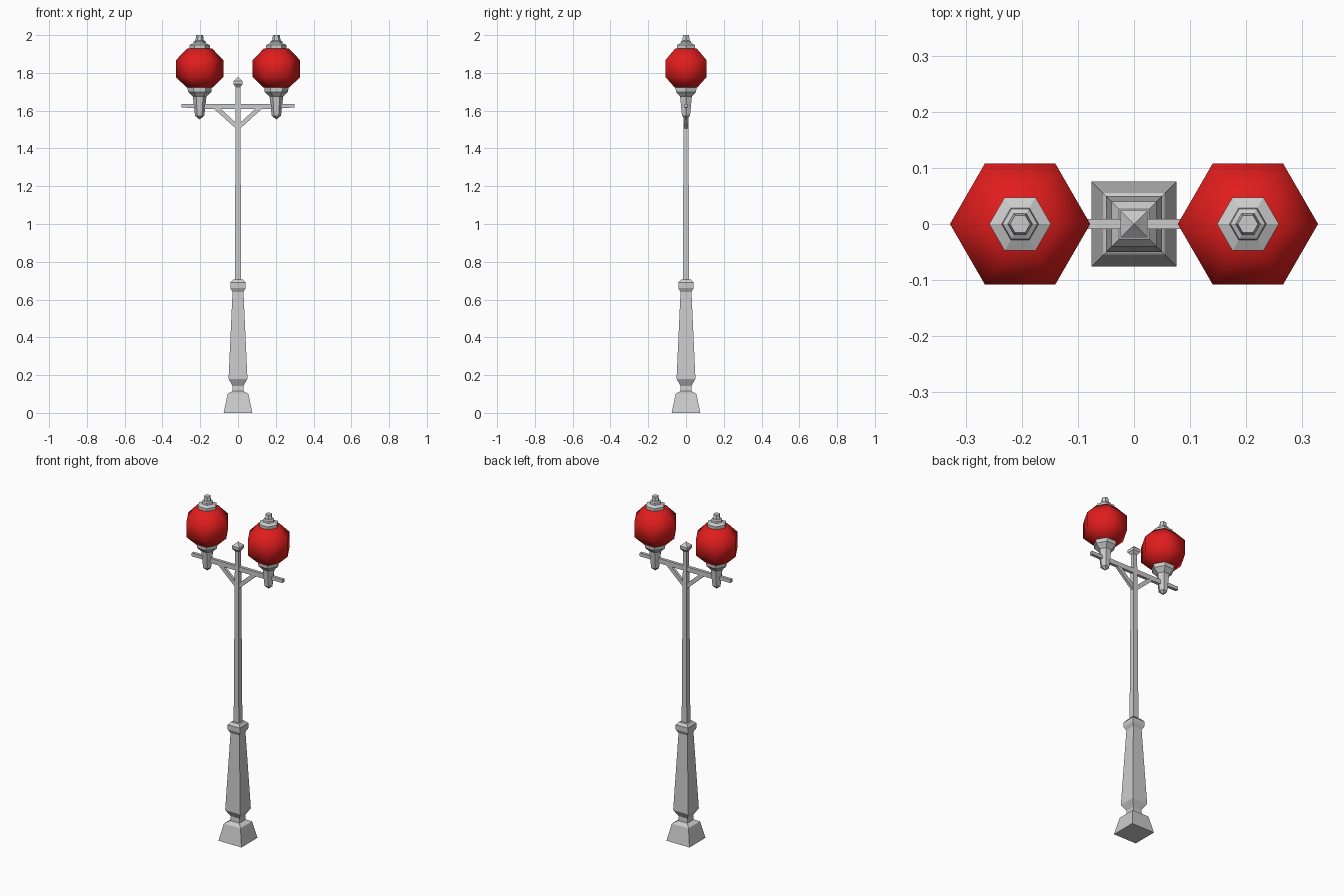
import bpy, bmesh
from math import cos, sin, pi

if "Cube" in bpy.data.objects:
    bpy.data.objects.remove(bpy.data.objects["Cube"])


def add_mesh(name, bm, mat=None, smooth=False):
    bmesh.ops.recalc_face_normals(bm, faces=bm.faces)
    me = bpy.data.meshes.new(name)
    bm.to_mesh(me)
    bm.free()
    for p in me.polygons:
        p.use_smooth = smooth
    ob = bpy.data.objects.new(name, me)
    bpy.context.collection.objects.link(ob)
    if mat:
        me.materials.append(mat)
    return ob


def lathe(name, profile, sides, cx=0.0, mat=None, smooth=False):
    """Stack of n-gon rings; profile is (radius, z). Four-sided radii are half widths."""
    bm = bmesh.new()
    phase, k = (pi / 4, 2 ** 0.5) if sides == 4 else (0, 1)
    rings = []
    for r, z in profile:
        if r == 0:
            rings.append([bm.verts.new((cx, 0, z))])
        else:
            rings.append([bm.verts.new((cx + k * r * cos(phase + 2 * pi * i / sides),
                                        k * r * sin(phase + 2 * pi * i / sides), z))
                          for i in range(sides)])
    for a, b in zip(rings, rings[1:]):
        for i in range(sides):
            j = (i + 1) % sides
            if len(a) == 1:
                bm.faces.new((a[0], b[j], b[i]))
            elif len(b) == 1:
                bm.faces.new((a[i], a[j], b[0]))
            else:
                bm.faces.new((a[i], a[j], b[j], b[i]))
    for ring in (rings[0], rings[-1]):
        if len(ring) > 2:
            bm.faces.new(ring)
    return add_mesh(name, bm, mat, smooth)


def plate(name, outline, half):
    """Outline in the xz plane, extruded along y."""
    bm = bmesh.new()
    front = [bm.verts.new((x, -half, z)) for x, z in outline]
    back = [bm.verts.new((x, half, z)) for x, z in outline]
    bm.faces.new(front)
    bm.faces.new(back[::-1])
    for i in range(len(outline)):
        j = (i + 1) % len(outline)
        bm.faces.new((front[i], back[i], back[j], front[j]))
    return add_mesh(name, bm)


red = bpy.data.materials.new("red_glass")
red.diffuse_color = (0.75, 0.012, 0.012, 1)
red.use_nodes = True
red.node_tree.nodes["Principled BSDF"].inputs["Base Color"].default_value = red.diffuse_color

# Square post: foot, neck, tapered pedestal, collar, pole and finial
lathe("post", [(0.076, 0), (0.055, 0.10), (0.053, 0.102), (0.030, 0.115), (0.028, 0.142),
               (0.050, 0.18), (0.029, 0.64), (0.040, 0.66), (0.040, 0.69),
               (0.027, 0.705), (0.017, 0.705), (0.012, 1.73)], 4)
lathe("finial", [(0.012, 1.725), (0.024, 1.74), (0.024, 1.757), (0.012, 1.768), (0, 1.78)], 4)

# Cross arm, deeper between the lamps
plate("cross_arm", [(-0.3, 1.616), (-0.2, 1.614), (-0.17, 1.608), (0.17, 1.608), (0.2, 1.614), (0.3, 1.616),
                    (0.3, 1.636), (-0.3, 1.636)], 0.009)

# Mirrored braces and lamps
for side, s in (("left", -1), ("right", 1)):
    plate(side + "_brace", [(0, 1.495), (s * 0.127, 1.61), (s * 0.092, 1.61), (0, 1.526)], 0.008)
    cx = s * 0.203
    lathe(side + "_holder", [(0, 1.553), (0.024, 1.573), (0.026, 1.585), (0.036, 1.675),
                             (0.062, 1.70), (0.064, 1.726)], 6, cx)
    lathe(side + "_globe", [(0.068, 1.722), (0.125, 1.777), (0.125, 1.868), (0.065, 1.93)],
          6, cx, red, True)
    lathe(side + "_cap", [(0.055, 1.925), (0.055, 1.947), (0.033, 1.957), (0.031, 1.967),
                          (0.022, 1.972), (0.018, 2.0)], 6, cx)
